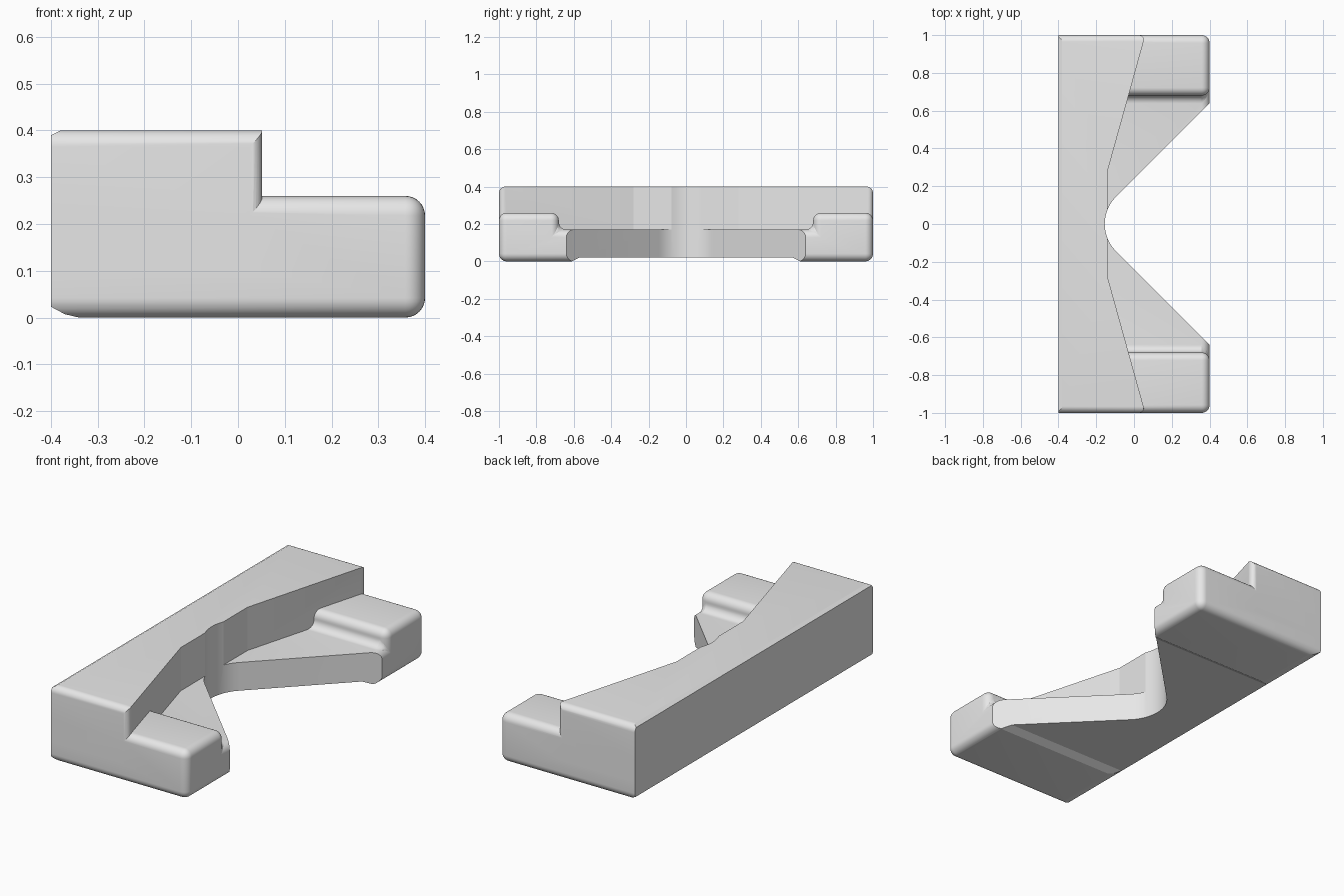
import bpy
import bmesh
from math import radians, sin, cos

cube = bpy.data.objects.get("Cube")
if cube:
    bpy.data.objects.remove(cube, do_unlink=True)

grey = bpy.data.materials.new("light grey")
grey.use_nodes = True
grey.diffuse_color = (0.8, 0.8, 0.8, 1)
grey.node_tree.nodes["Principled BSDF"].inputs["Base Color"].default_value = (0.8, 0.8, 0.8, 1)


def prism(name, outline, axis, start, end, radius=0, rounded=None):
    """Extrude a 2D outline along an axis, then round the edges picked by a rule."""
    place = {"X": lambda u, v, w: (w, u, v),
             "Y": lambda u, v, w: (u, w, v),
             "Z": lambda u, v, w: (u, v, w)}[axis]
    bm = bmesh.new()
    rings = [[bm.verts.new(place(u, v, w)) for u, v in outline] for w in (start, end)]
    bm.faces.new(rings[0])
    bm.faces.new(rings[1])
    n = len(outline)
    for i in range(n):
        j = (i + 1) % n
        bm.faces.new((rings[0][i], rings[0][j], rings[1][j], rings[1][i]))
    bmesh.ops.recalc_face_normals(bm, faces=bm.faces)
    if rounded:
        edges = [e for e in bm.edges if rounded(e.verts[0].co, e.verts[1].co)]
        bmesh.ops.bevel(bm, geom=edges, offset=radius, segments=8, profile=0.5,
                        affect='EDGES', clamp_overlap=True)
    mesh = bpy.data.meshes.new(name)
    bm.to_mesh(mesh)
    bm.free()
    mesh.materials.append(grey)
    obj = bpy.data.objects.new(name, mesh)
    bpy.context.collection.objects.link(obj)
    return obj


def combine(target, tool, operation):
    """Apply a boolean and discard the tool."""
    tool.hide_render = True
    mod = target.modifiers.new(operation, 'BOOLEAN')
    mod.operation = operation
    mod.solver = 'EXACT'
    mod.object = tool
    bpy.context.view_layer.objects.active = target
    bpy.ops.object.modifier_apply(modifier=mod.name)
    bpy.data.objects.remove(tool, do_unlink=True)


def mirrored(half):
    """Close an outline by reflecting it across y = 0."""
    return half + [(x, -y) for x, y in reversed(half)]


# Base with two raised end feet, rounded everywhere but the flat back
feet = [(-1, 0), (1, 0), (1, 0.26), (0.68, 0.26), (0.68, 0.17),
        (-0.68, 0.17), (-0.68, 0.26), (-1, 0.26)]
bracket = prism("bracket_body", feet, "X", -0.4, 0.4, 0.042,
                lambda a, b: max(a.x, b.x) > 0)

# Taller rear rail with tapering front wall and rounded ends
rail_plan = mirrored([(-0.4, 1), (0.06, 1), (-0.14, 0.28)])


def rail_edge(a, b):
    at_end = abs(a.y) > 0.99 and abs(a.y - b.y) < 0.01
    top = min(a.z, b.z) > 0.39
    corner = min(a.x, b.x) > 0.05
    return at_end and (top or corner)


rail = prism("rear_rail", rail_plan, "Z", 0.1, 0.4, 0.035, rail_edge)
combine(bracket, rail, 'UNION')

# V notch with a round bottom
centre, radius = 0.05, 0.205
arc = [(centre + radius * cos(radians(t)), radius * sin(radians(t)))
       for t in [135 + 7.5 * i for i in range(13)]]
notch = [(0.6, 0.84)] + arc + [(0.6, -0.84)]
combine(bracket, prism("notch_cutter", notch, "Z", -0.2, 0.6), 'DIFFERENCE')

# Shallow recess under the middle
recess = [(-0.62, -0.1), (-0.61, 0), (-0.57, 0.02), (0.57, 0.02), (0.61, 0), (0.62, -0.1)]
combine(bracket, prism("recess_cutter", recess, "X", -0.6, 0.6), 'DIFFERENCE')

# Eased back edges, below and above
lower_ease = [(-0.6, -0.1), (-0.34, -0.1), (-0.34, 0), (-0.37, 0.007), (-0.4, 0.023), (-0.6, 0.12)]
upper_ease = [(-0.6, 0.29), (-0.4, 0.39), (-0.38, 0.4), (-0.38, 0.5), (-0.6, 0.5)]
for name, outline in (("lower_ease", lower_ease), ("upper_ease", upper_ease)):
    combine(bracket, prism(name, outline, "Y", -1.2, 1.2), 'DIFFERENCE')

# Smooth rounds, crisp flats
bpy.ops.object.select_all(action='DESELECT')
bracket.select_set(True)
bpy.context.view_layer.objects.active = bracket
bpy.ops.object.shade_smooth_by_angle(angle=radians(15))
